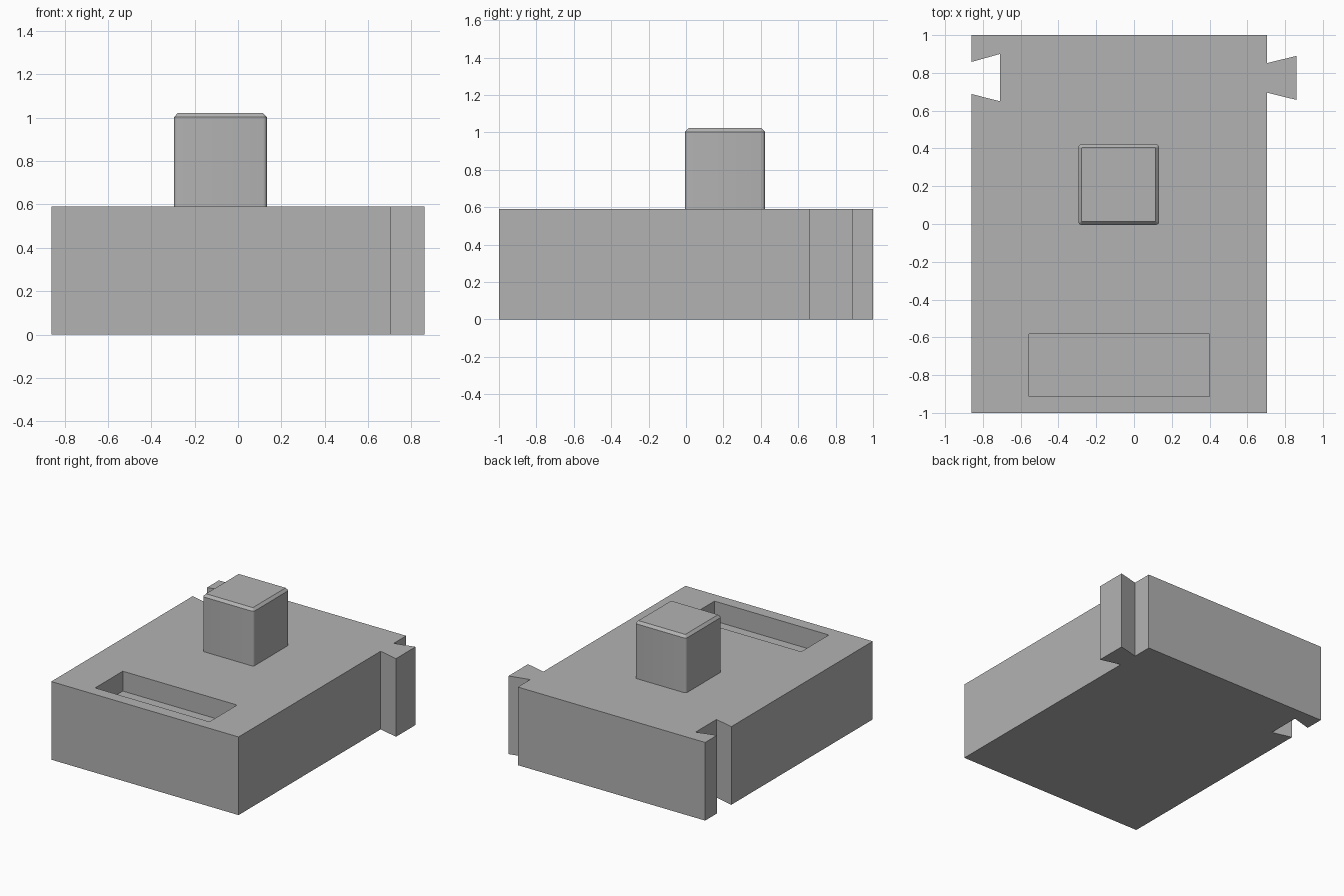
import bpy, bmesh, math

if "Cube" in bpy.data.objects:
    bpy.data.objects.remove(bpy.data.objects["Cube"])

grey = bpy.data.materials.new("plain grey")
grey.diffuse_color = (0.448, 0.448, 0.448, 1)
grey.use_nodes = True
grey.node_tree.nodes["Principled BSDF"].inputs["Base Color"].default_value = grey.diffuse_color

TOP = 0.59  # height of the block


def loft(name, rings):
    """Closed solid through rings of (outline, z)."""
    bm = bmesh.new()
    loops = [[bm.verts.new((x, y, z)) for x, y in pts] for pts, z in rings]
    bm.faces.new(loops[0][::-1])
    bm.faces.new(loops[-1])
    n = len(loops[0])
    for low, high in zip(loops, loops[1:]):
        for i in range(n):
            j = (i + 1) % n
            bm.faces.new((low[i], low[j], high[j], high[i]))
    bmesh.ops.recalc_face_normals(bm, faces=bm.faces)
    mesh = bpy.data.meshes.new(name)
    bm.to_mesh(mesh)
    bm.free()
    mesh.materials.append(grey)
    obj = bpy.data.objects.new(name, mesh)
    bpy.context.collection.objects.link(obj)
    return obj


def rounded_rect(x0, x1, y0, y1, r, steps=4):
    """Counter-clockwise rectangle with rounded corners."""
    corners = [(x1 - r, y1 - r), (x0 + r, y1 - r), (x0 + r, y0 + r), (x1 - r, y0 + r)]
    pts = []
    for k, (cx, cy) in enumerate(corners):
        for s in range(steps + 1):
            a = math.pi / 2 * (k + s / steps)
            pts.append((cx + r * math.cos(a), cy + r * math.sin(a)))
    return pts


# Block with a dovetail tongue on the right and a matching socket on the left
outline = [
    (-0.86, -1), (0.705, -1),
    (0.705, 0.695), (0.86, 0.657), (0.86, 0.89), (0.705, 0.852),
    (0.705, 1), (-0.86, 1),
    (-0.86, 0.858), (-0.71, 0.9), (-0.71, 0.65), (-0.86, 0.688),
]
block = loft("dovetail_block", [(outline, 0), (outline, TOP)])

# Shallow rectangular pocket near the front
pocket = [(-0.555, -0.912), (0.4, -0.912), (0.4, -0.582), (-0.555, -0.582)]
cutter = loft("pocket_cutter", [(pocket, TOP - 0.15), (pocket, TOP + 0.1)])
cutter.hide_render = True
cut = block.modifiers.new("pocket", "BOOLEAN")
cut.operation = "DIFFERENCE"
cut.solver = "EXACT"
cut.object = cutter
bpy.context.view_layer.objects.active = block
block.select_set(True)
bpy.ops.object.modifier_apply(modifier=cut.name)
bpy.data.objects.remove(cutter)

# Square peg with softened upright edges and a chamfered top
x0, x1, y0, y1, c = -0.295, 0.133, -0.005, 0.422, 0.018
side = rounded_rect(x0, x1, y0, y1, 0.018)
cap = rounded_rect(x0 + c, x1 - c, y0 + c, y1 - c, 0.002)
peg = loft("square_peg", [(side, TOP), (side, 1.003), (cap, 1.022)])
bpy.ops.object.select_all(action="DESELECT")
peg.select_set(True)
bpy.context.view_layer.objects.active = peg
bpy.ops.object.shade_smooth_by_angle(angle=math.radians(30))
